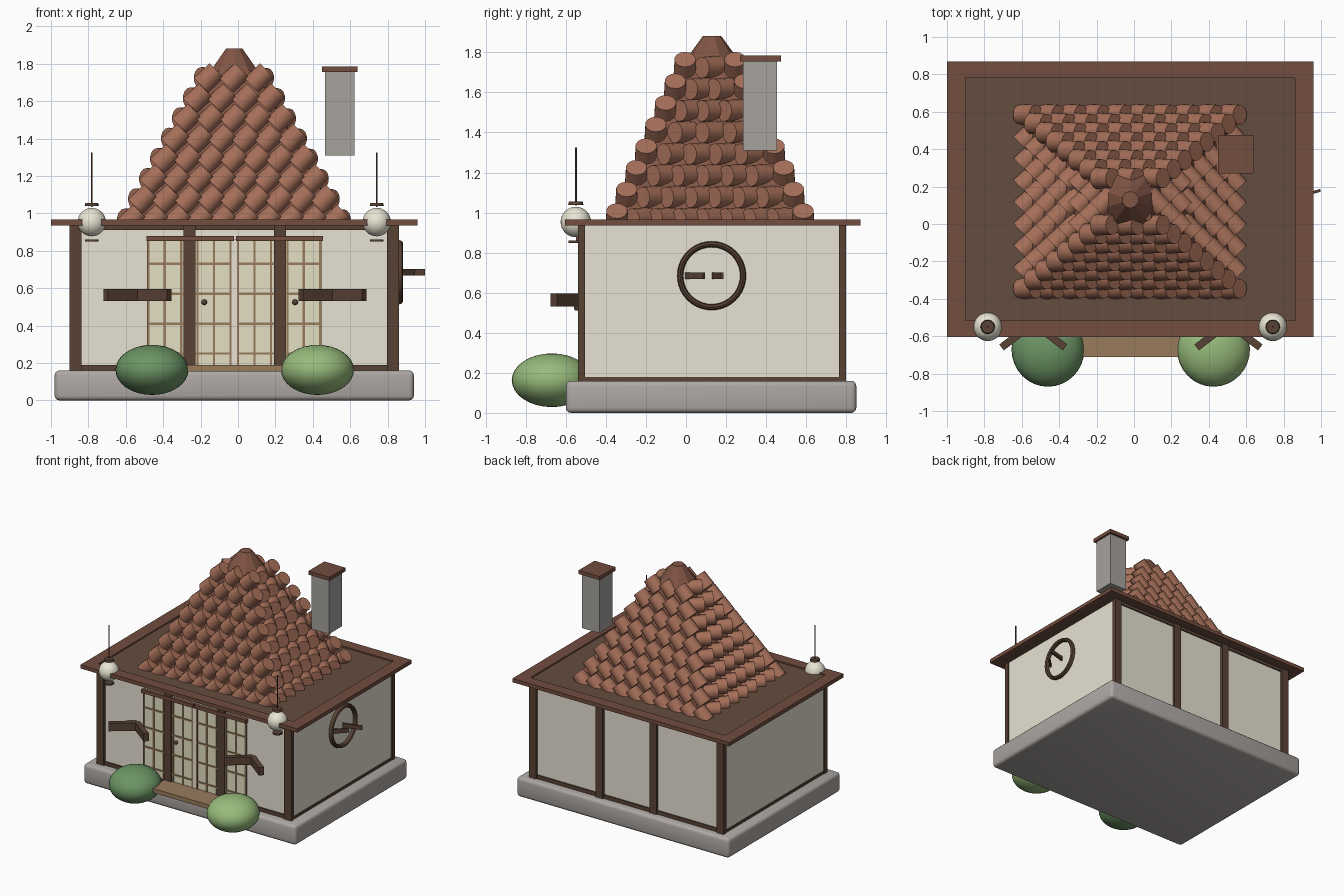
import bpy, bmesh, math
from mathutils import Vector, Matrix

if "Cube" in bpy.data.objects:
    bpy.data.objects.remove(bpy.data.objects["Cube"])

CX, CY = -0.02, 0.12


def mat(name, r, g, b):
    m = bpy.data.materials.new(name)
    m.diffuse_color = (r, g, b, 1)
    m.use_nodes = True
    m.node_tree.nodes["Principled BSDF"].inputs["Base Color"].default_value = m.diffuse_color
    return m


WOOD = mat("dark_wood", 0.10, 0.055, 0.035)
ROOF = mat("roof_wood", 0.13, 0.075, 0.05)
TRIM = mat("red_wood", 0.17, 0.075, 0.05)
TILE = mat("clay", 0.38, 0.16, 0.10)
CAP = mat("dark_clay", 0.22, 0.09, 0.06)
WALL = mat("plaster", 0.80, 0.76, 0.65)
PAPER = mat("paper", 0.78, 0.74, 0.55)
LAMP = mat("lamp", 0.82, 0.79, 0.66)
STEP = mat("step_wood", 0.32, 0.20, 0.11)
STONE = mat("stone", 0.42, 0.39, 0.37)
CHIM = mat("chimney_stone", 0.38, 0.36, 0.34)
LEAF1 = mat("leaf_dark", 0.15, 0.30, 0.13)
LEAF2 = mat("leaf_light", 0.31, 0.50, 0.20)


def finish(name, bm, m, smooth=False):
    me = bpy.data.meshes.new(name)
    bm.to_mesh(me)
    bm.free()
    me.materials.append(m)
    ob = bpy.data.objects.new(name, me)
    bpy.context.collection.objects.link(ob)
    if smooth:
        me.polygons.foreach_set("use_smooth", [True] * len(me.polygons))
        me.set_sharp_from_angle(angle=math.radians(40))
    return ob


def box(name, x, y, z, m, bevel=0.0, segs=2):
    """Box from (min, max) pairs."""
    lo, hi = Vector((x[0], y[0], z[0])), Vector((x[1], y[1], z[1]))
    bm = bmesh.new()
    bmesh.ops.create_cube(bm, size=1, matrix=Matrix.Translation((lo + hi) / 2)
                          @ Matrix.Diagonal((*(hi - lo), 1)))
    if bevel:
        bmesh.ops.bevel(bm, geom=bm.edges[:], offset=bevel, segments=segs,
                        profile=0.5, affect='EDGES')
    return finish(name, bm, m, bool(bevel))


def plank(name, a, b, z, h, t, m):
    """Upright board between two plan points."""
    a, b = Vector(a), Vector(b)
    d, c = b - a, (a + b) / 2
    bm = bmesh.new()
    bmesh.ops.create_cube(bm, size=1, matrix=Matrix.Translation((c.x, c.y, z))
                          @ Matrix.Rotation(math.atan2(d.y, d.x), 4, 'Z')
                          @ Matrix.Diagonal((d.length, t, h, 1)))
    return finish(name, bm, m)


def ball(name, c, r, m):
    bm = bmesh.new()
    bmesh.ops.create_uvsphere(bm, u_segments=32, v_segments=16, radius=1,
                              matrix=Matrix.Translation(c) @ Matrix.Diagonal((*r, 1)))
    return finish(name, bm, m, True)


def cone(name, c, r1, r2, h, m, n=16):
    bm = bmesh.new()
    bmesh.ops.create_cone(bm, cap_ends=True, segments=n, radius1=r1, radius2=r2,
                          depth=h, matrix=Matrix.Translation(c))
    return finish(name, bm, m, n > 12)


# Base and walls
box("plinth", (-0.98, 0.94), (-0.60, 0.85), (0, 0.16), STONE, 0.025, 3)
box("walls", (-0.89, 0.85), (-0.52, 0.78), (0.15, 0.95), WALL)
box("door_step", (-0.29, 0.26), (-0.71, -0.52), (0.155, 0.19), STEP)

# Timber frame
for px in (-0.868, -0.26, 0.225, 0.828):
    box("front_post", (px - 0.032, px + 0.032), (-0.54, -0.505), (0.16, 0.94), WOOD)
    box("back_post", (px - 0.032, px + 0.032), (0.765, 0.80), (0.16, 0.94), WOOD)
for z in ((0.16, 0.19), (0.91, 0.94)):
    for y in ((-0.53, -0.51), (0.77, 0.79)):
        box("long_beam", (-0.88, 0.84), y, z, WOOD)
for x in ((-0.896, -0.87), (0.83, 0.856)):
    box("side_beam", x, (-0.52, 0.78), (0.16, 0.18), WOOD)

# Sliding lattice doors
for x0, x1, knob in ((-0.48, -0.04, -0.18), (0.0, 0.44, 0.305)):
    box("door_panel", (x0, x1), (-0.528, -0.515), (0.19, 0.86), PAPER)
    for i in range(6):
        x = x0 + (x1 - x0) * i / 5
        box("door_bar", (x - 0.006, x + 0.006), (-0.535, -0.52), (0.19, 0.86), STEP)
    for z in (0.25, 0.41, 0.57, 0.73):
        box("door_rail", (x0, x1), (-0.535, -0.52), (z - 0.006, z + 0.006), STEP)
    ball("door_knob", (knob, -0.545, 0.525), (0.015,) * 3, WOOD)
box("door_gap", (-0.04, 0.0), (-0.53, -0.515), (0.19, 0.86), WALL)
for x in ((-0.49, -0.022), (-0.012, 0.455)):
    box("door_header", x, (-0.55, -0.52), (0.852, 0.88), TRIM)

# V-shaped wall brackets beside the doors
for cx in (-0.538, 0.505):
    for s in (-1, 1):
        plank("wall_bracket", (cx, -0.53), (cx + s * 0.17, -0.66), 0.563, 0.065, 0.04, WOOD)

# Round side window
bm = bmesh.new()
n, k = 40, 8
rings = []
for i in range(n):
    a = 2 * math.pi * i / n
    rings.append([bm.verts.new((0.86 + 0.022 * math.sin(b),
                                0.128 + (0.157 + 0.015 * math.cos(b)) * math.cos(a),
                                0.685 + (0.157 + 0.015 * math.cos(b)) * math.sin(a)))
                  for b in (2 * math.pi * j / k for j in range(k))])
for i in range(n):
    for j in range(k):
        p, q = rings[i], rings[(i + 1) % n]
        bm.faces.new((p[j], q[j], q[(j + 1) % k], p[(j + 1) % k]))
bmesh.ops.recalc_face_normals(bm, faces=bm.faces[:])
finish("window_ring", bm, WOOD, True)
plank("window_latch", (0.85, 0.138), (0.997, 0.18), 0.685, 0.033, 0.015, WOOD)
plank("window_latch", (0.85, 0.0), (0.94, 0.09), 0.685, 0.033, 0.015, WOOD)

# Flat roof with raised border
box("roof_deck", (-0.95, 0.91), (-0.56, 0.83), (0.935, 0.955), ROOF)
for y in ((-0.605, -0.515), (0.78, 0.87)):
    box("roof_border", (-1.0, 0.96), y, (0.935, 0.966), TRIM)
for x in ((-1.0, -0.90), (0.86, 0.96)):
    box("roof_border_side", x, (-0.515, 0.78), (0.935, 0.966), TRIM)

# Pyramid core under the tiles
bm = bmesh.new()
base = [bm.verts.new((CX + sx * 0.56, CY + sy * 0.46, 0.95))
        for sx, sy in ((-1, -1), (1, -1), (1, 1), (-1, 1))]
top = [bm.verts.new((CX + sx * 0.11, CY + sy * 0.10, 1.76))
       for sx, sy in ((-1, -1), (1, -1), (1, 1), (-1, 1))]
for i in range(4):
    bm.faces.new((base[i], base[(i + 1) % 4], top[(i + 1) % 4], top[i]))
bm.faces.new(base[::-1])
bm.faces.new(top)
finish("tile_roof_core", bm, CAP)

# Rows of barrel tiles on the four slopes
bm = bmesh.new()


def tile(p, axis):
    rot = Vector(axis).to_track_quat('Z', 'Y').to_matrix().to_4x4()
    bmesh.ops.create_cone(bm, cap_ends=True, segments=14, radius1=0.058, radius2=0.053,
                          depth=0.115, matrix=Matrix.Translation(p) @ rot)


ROWS = 8
for r in range(ROWS):
    t = r / (ROWS - 1)
    z = 0.968 + 0.108 * r
    hx, hy = 0.545 + (0.135 - 0.545) * t, 0.465 + (0.125 - 0.465) * t
    nx, ny = max(2, round(2 * hx / 0.122)), max(2, round(2 * hy / 0.122))
    for s in (-1, 1):
        for i in range(nx + 1):
            tile((CX - hx + 2 * hx * i / nx, CY + s * hy, z), (1, 0, 1))
        for i in range(1, ny):
            tile((CX + s * hx, CY - hy + 2 * hy * i / ny, z), (1, -s, 0))
finish("roof_tiles", bm, TILE, True)
cone("roof_cap", (CX, CY + 0.01, 1.80), 0.165, 0.045, 0.165, CAP, 10)

# Chimney
box("chimney", (0.465, 0.622), (0.285, 0.455), (1.31, 1.76), CHIM)
box("chimney_cap", (0.448, 0.638), (0.27, 0.475), (1.755, 1.785), TRIM)

# Hanging lanterns
for x in (-0.782, 0.742):
    ball("lantern", (x, -0.55, 0.953), (0.076,) * 3, LAMP)
    cone("lantern_rod", (x, -0.55, 1.18), 0.005, 0.005, 0.29, WOOD, 8)
    cone("lantern_top", (x, -0.55, 1.047), 0.038, 0.034, 0.016, WOOD, 24)
    cone("lantern_bottom", (x, -0.55, 0.855), 0.036, 0.036, 0.012, WOOD, 24)

# Bushes
ball("left_bush", (-0.46, -0.67, 0.163), (0.195, 0.20, 0.134), LEAF1)
ball("right_bush", (0.425, -0.67, 0.163), (0.195, 0.20, 0.134), LEAF2)
